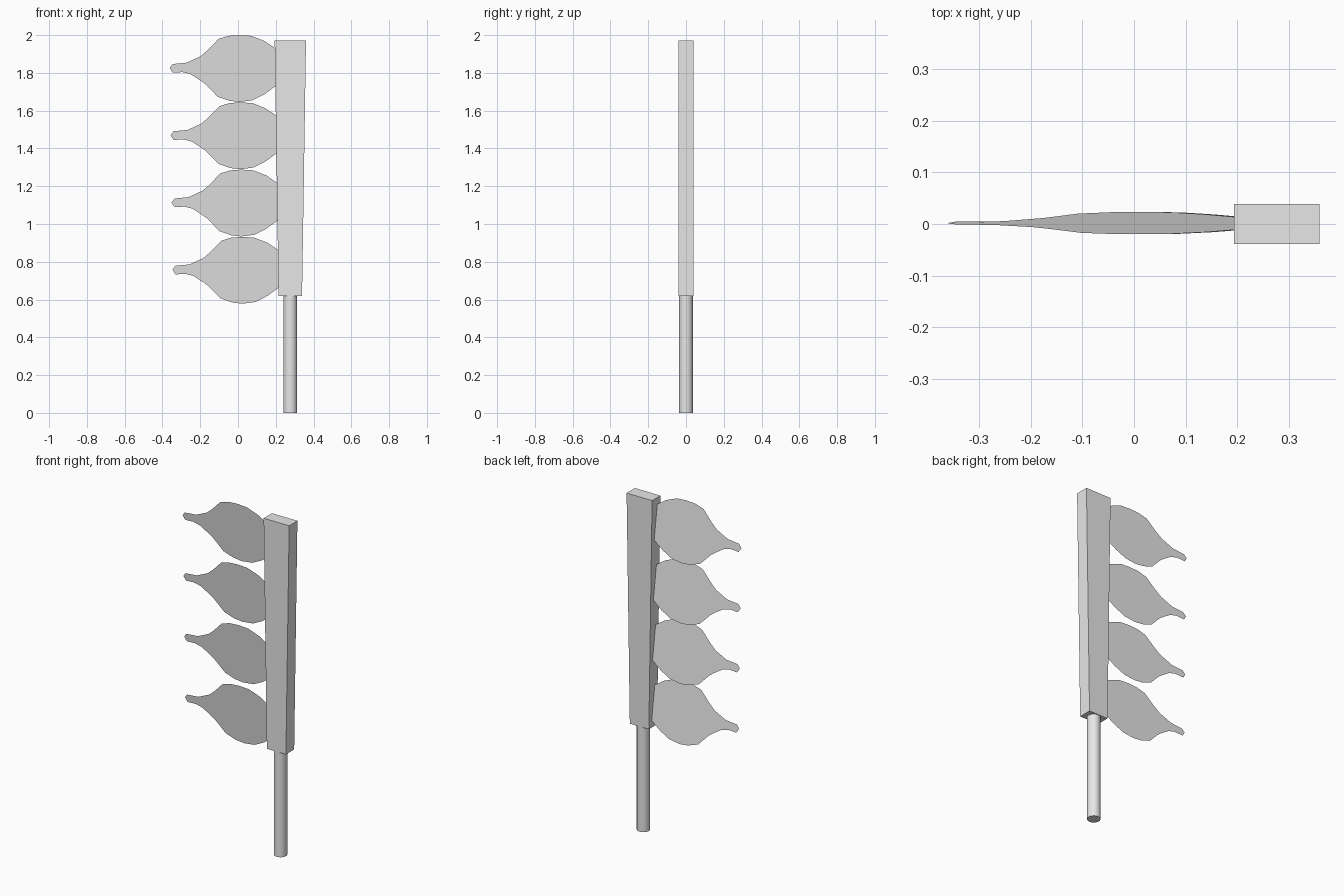
import bpy, bmesh, math

cube = bpy.data.objects.get("Cube")
if cube:
    bpy.data.objects.remove(cube, do_unlink=True)

# Single plain grey
GREY = (0.8, 0.8, 0.8, 1.0)
grey = bpy.data.materials.new("light grey")
grey.use_nodes = True
grey.diffuse_color = GREY
grey.node_tree.nodes["Principled BSDF"].inputs["Base Color"].default_value = GREY


def add_object(name, bm):
    mesh = bpy.data.meshes.new(name)
    bm.to_mesh(mesh)
    bm.free()
    mesh.materials.append(grey)
    obj = bpy.data.objects.new(name, mesh)
    bpy.context.collection.objects.link(obj)
    return obj


# Tapered square beam, wider at the top
BEAM_BOTTOM, BEAM_TOP, CENTRE_X = 0.62, 1.972, 0.277
bm = bmesh.new()
bmesh.ops.create_cube(bm, size=1)
for v in bm.verts:
    top = v.co.z > 0
    v.co.x = CENTRE_X + v.co.x * (0.166 if top else 0.124)
    v.co.y *= 0.077
    v.co.z = BEAM_TOP if top else BEAM_BOTTOM
add_object("beam", bm)

# Round handle below the beam
bm = bmesh.new()
bmesh.ops.create_cone(bm, cap_ends=True, segments=32, radius1=0.036,
                      radius2=0.036, depth=BEAM_BOTTOM + 0.02)
bmesh.ops.translate(bm, verts=bm.verts,
                    vec=(CENTRE_X, 0, (BEAM_BOTTOM + 0.02) / 2))
handle = add_object("handle", bm)
bpy.ops.object.select_all(action='DESELECT')
handle.select_set(True)
bpy.context.view_layer.objects.active = handle
bpy.ops.object.shade_smooth_by_angle(angle=math.radians(40))

# Thin leaf blades: outline as (x, height from blade centre)
OUTLINE = [
    (-0.362, 0.003), (-0.346, 0.024), (-0.272, 0.031), (-0.198, 0.065),
    (-0.161, 0.097), (-0.103, 0.157), (-0.05, 0.173), (0.008, 0.177),
    (0.071, 0.173), (0.14, 0.146), (0.198, 0.107), (0.215, 0.09),
    (0.215, -0.08), (0.198, -0.094), (0.14, -0.136), (0.077, -0.168),
    (0.008, -0.177), (-0.045, -0.171), (-0.108, -0.149), (-0.172, -0.083),
    (-0.198, -0.064), (-0.251, -0.03), (-0.293, -0.019), (-0.346, -0.022),
]
LEAN = 0.122   # each flat blade leans slightly, top edge forward
for i in range(4):
    bm = bmesh.new()
    centre_z = 1.823 - i * 0.356
    verts = [bm.verts.new((x + i * 0.005, 0.002 - LEAN * h, centre_z + h))
             for x, h in OUTLINE]
    bm.faces.new(verts)
    add_object(f"blade_{i + 1}", bm)
